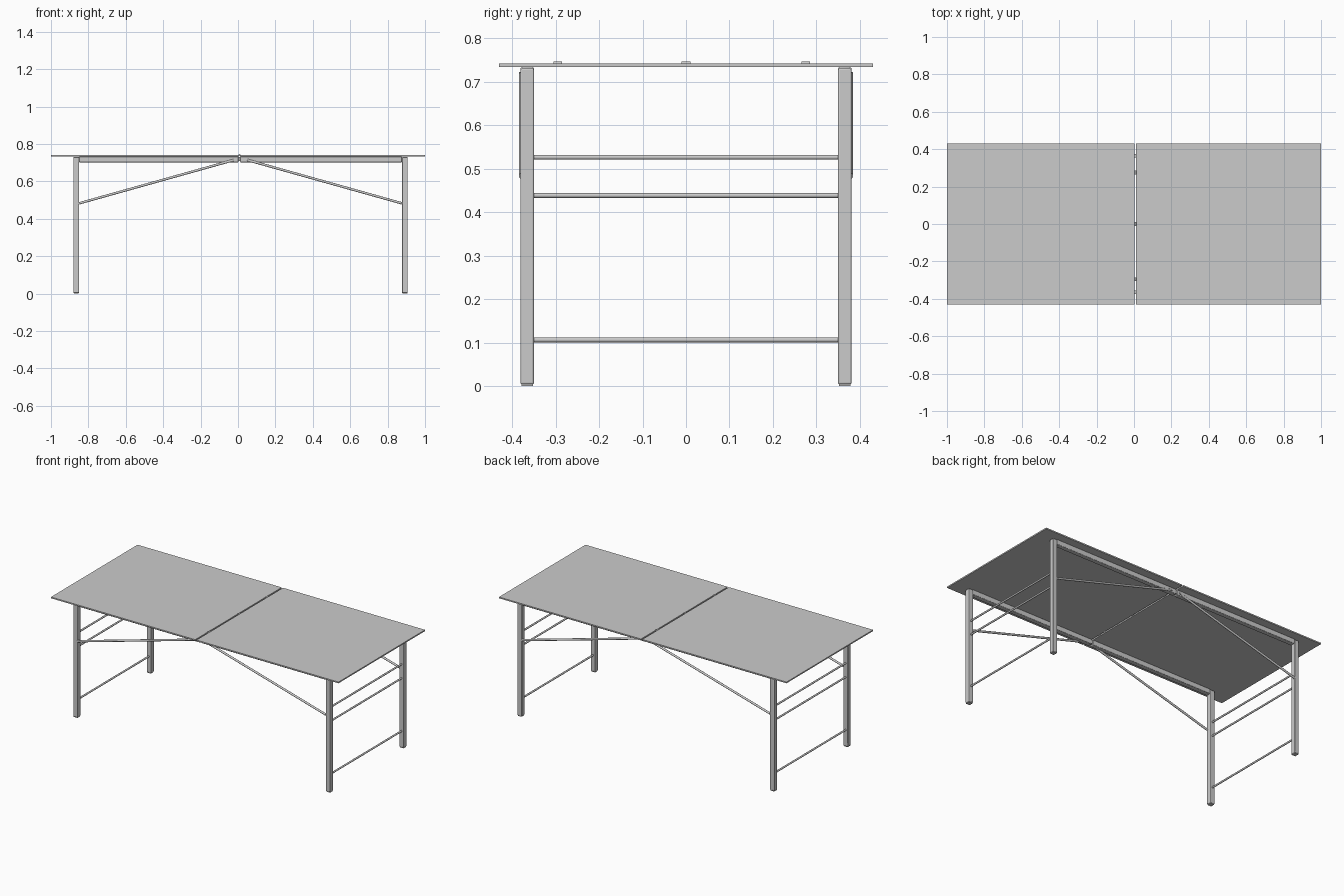
import bpy
from mathutils import Vector

if "Cube" in bpy.data.objects:
    bpy.data.objects.remove(bpy.data.objects["Cube"], do_unlink=True)

grey = bpy.data.materials.new("plain grey")
grey.use_nodes = True
grey.diffuse_color = (0.6, 0.6, 0.6, 1)
grey.node_tree.nodes["Principled BSDF"].inputs["Base Color"].default_value = (0.6, 0.6, 0.6, 1)


def box(name, low, high, bevel=0):
    low, high = Vector(low), Vector(high)
    bpy.ops.mesh.primitive_cube_add(size=1, location=(low + high) / 2)
    ob = bpy.context.object
    ob.name = name
    ob.scale = high - low
    bpy.ops.object.transform_apply(location=False, rotation=False)
    ob.data.materials.append(grey)
    if bevel:
        mod = ob.modifiers.new("rounded edges", 'BEVEL')
        mod.width = bevel
        mod.segments = 3
        bpy.ops.object.shade_smooth_by_angle()
    return ob


def tube(name, start, end, radius):
    start, end = Vector(start), Vector(end)
    axis = end - start
    bpy.ops.mesh.primitive_cylinder_add(vertices=16, radius=radius, depth=axis.length,
                                        location=(start + end) / 2)
    ob = bpy.context.object
    ob.name = name
    ob.rotation_euler = axis.to_track_quat('Z', 'Y').to_euler()
    ob.data.materials.append(grey)
    bpy.ops.object.shade_smooth_by_angle()
    return ob


HALF = 0.0155     # half width of the square tubing
LEG_Y = 0.365
# each half: name, outer edge, fold edge, leg centre, inner end of the brace
HALVES = (("right", -1.0, 0.003, -0.865, -0.017),
          ("left", 1.0, 0.012, 0.892, 0.045))

for side, outer, fold, leg_x, brace_x in HALVES:
    # Tabletop panel
    box(side + "_panel", (min(outer, fold), -0.43, 0.733), (max(outer, fold), 0.43, 0.741))
    inner_x = leg_x + (HALF if leg_x < 0 else -HALF)

    for end, s in (("front", -1), ("back", 1)):
        y = s * LEG_Y
        label = end + "_" + side
        # Leg with a foot cap
        box(label + "_leg", (leg_x - HALF, y - HALF, 0.004),
            (leg_x + HALF, y + HALF, 0.73), 0.004)
        box(label + "_foot", (leg_x - 0.013, y - 0.013, 0), (leg_x + 0.013, y + 0.013, 0.01))
        # Rail under the panel
        box(label + "_rail", (min(inner_x, fold), y - HALF, 0.702),
            (max(inner_x, fold), y + HALF, 0.733), 0.004)
        # Diagonal brace with round ends
        brace_y = s * 0.378
        ends = ((inner_x, brace_y, 0.483), (brace_x, brace_y, 0.716))
        tube(label + "_brace", *ends, 0.0065)
        tube(label + "_brace_pin", (brace_x, s * 0.37, 0.716), (brace_x, s * 0.3845, 0.716), 0.0065)

    # Crossbars between the legs
    for bar, z in (("lower", 0.106), ("middle", 0.438), ("upper", 0.526)):
        tube(side + "_" + bar + "_crossbar", (leg_x, -0.352, z), (leg_x, 0.352, z), 0.0055)

# Hinges in the fold
for i, y in enumerate((-0.295, 0, 0.275)):
    tube("hinge_" + str(i + 1), (0.0075, y - 0.01, 0.741), (0.0075, y + 0.01, 0.741), 0.005)
for end, s in (("front", -1), ("back", 1)):
    box(end + "_rail_hinge", (-0.004, s * LEG_Y - 0.01, 0.708),
        (0.019, s * LEG_Y + 0.01, 0.731))
